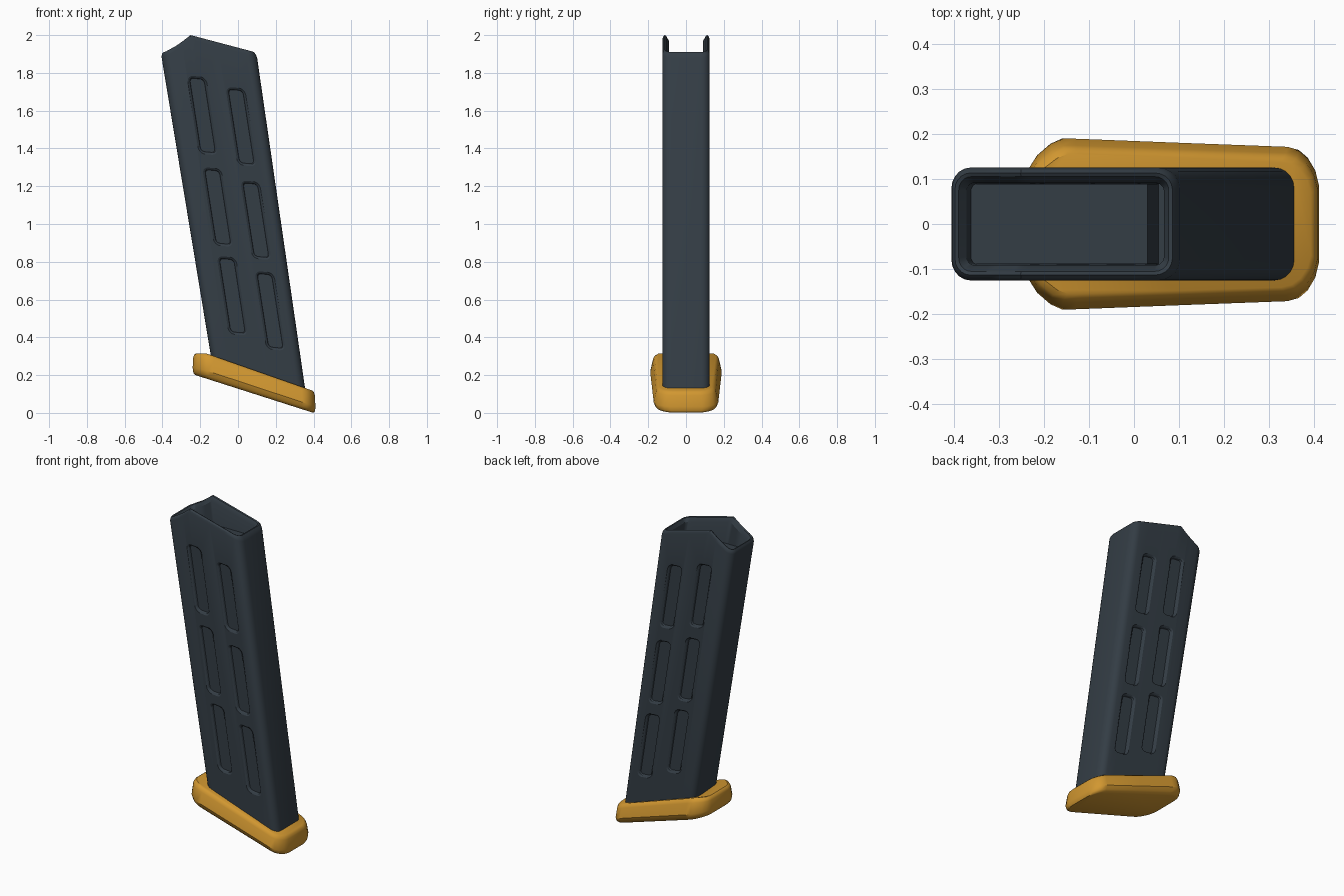
import bpy, bmesh, math

if "Cube" in bpy.data.objects:
    bpy.data.objects.remove(bpy.data.objects["Cube"])


def material(name, col):
    m = bpy.data.materials.new(name)
    m.diffuse_color = (*col, 1)
    m.use_nodes = True
    m.node_tree.nodes["Principled BSDF"].inputs["Base Color"].default_value = m.diffuse_color
    return m


SLATE = material("dark slate", (0.034, 0.047, 0.060))
AMBER = material("amber", (0.64, 0.31, 0.03))


def lerp_table(table, s):
    s = max(table[0][0], min(table[-1][0], s))
    for (a, p), (b, q) in zip(table, table[1:]):
        if s <= b:
            return p + (q - p) * (s - a) / (b - a)


def loft(name, rings, mat):
    """Skin a stack of equal-length rings and cap both ends."""
    bm = bmesh.new()
    vs = [[bm.verts.new(p) for p in r] for r in rings]
    n = len(vs[0])
    for a, b in zip(vs, vs[1:]):
        for i in range(n):
            j = (i + 1) % n
            bm.faces.new((a[i], a[j], b[j], b[i]))
    bm.faces.new(vs[0][::-1])
    bm.faces.new(vs[-1])
    bmesh.ops.recalc_face_normals(bm, faces=bm.faces)
    me = bpy.data.meshes.new(name)
    bm.to_mesh(me)
    bm.free()
    me.materials.append(mat)
    ob = bpy.data.objects.new(name, me)
    bpy.context.collection.objects.link(ob)
    return ob


def rounded_rect(hx, hy, r, seg=5, breaks=()):
    """Rounded rectangle, with extra points on the long sides at given x."""
    pts = []
    for k, (sx, sy) in enumerate(((1, 1), (-1, 1), (-1, -1), (1, -1))):
        for i in range(seg + 1):
            a = math.pi / 2 * (k + i / seg)
            pts.append((sx * (hx - r) + r * math.cos(a), sy * (hy - r) + r * math.sin(a)))
        if k == 0:
            pts += [(x, hy) for x in sorted(breaks, reverse=True)]
        if k == 2:
            pts += [(x, -hy) for x in sorted(breaks)]
    return pts


def smooth(ob, angle=30):
    bpy.ops.object.select_all(action='DESELECT')
    ob.select_set(True)
    bpy.context.view_layer.objects.active = ob
    bpy.ops.object.shade_smooth_by_angle(angle=math.radians(angle))


# Leaning hollow body with a peaked, rounded rim
HX, HY = 0.253, 0.125
TOP = [(0, 1.905), (0.05, 1.912), (0.17, 1.943), (0.24, 1.965),
       (0.34, 2.0), (0.97, 1.912), (1, 1.90)]
BREAKS = [-HX + 2 * HX * s for s in (0.17, 0.24, 0.31, 0.34, 0.38, 0.6, 0.8)]


def left_x(z):
    return -0.145 - 0.165 * (z - 0.31)


def right_x(z):
    return 0.355 - 0.145 * (z - 0.13)


def body_ring(inset, zfun, r):
    ring = []
    for x, y in rounded_rect(HX - inset, HY - inset, r, 5, BREAKS):
        s = (x + HX) / (2 * HX)
        z = zfun(s)
        ring.append((left_x(z) + s * (right_x(z) - left_x(z)), y, z))
    return ring


def rim(drop):
    return lambda s: lerp_table(TOP, s) - drop


body = loft("body", [
    body_ring(0, lambda s: 0.26 - 0.17 * s, 0.045),
    body_ring(0, rim(0.022), 0.045),
    body_ring(0.004, rim(0.008), 0.042),
    body_ring(0.012, rim(0), 0.036),
    body_ring(0.020, rim(0.004), 0.03),
    body_ring(0.034, rim(0.03), 0.018),
    body_ring(0.036, lambda s: 1.68, 0.016)], SLATE)

# Two columns of three slanted recesses, cut into both sides
SLOTS = [(-0.188, 1.575), (-0.107, 1.09), (-0.030, 0.62),
         (0.017, 1.515), (0.095, 1.02), (0.170, 0.54)]
for side in (-1, 1):
    for cx, cz in SLOTS:
        rings = []
        for y, grow in ((0.135, 0.008), (0.125, 0.0), (0.119, -0.009), (0.109, -0.013)):
            rings.append([(cx + u - 0.155 * v, side * y, cz + v - 0.1 * u)
                          for u, v in rounded_rect(0.051 + grow, 0.207 + grow, 0.034 + grow)])
        cutter = loft("slot_cutter", rings, SLATE)
        cutter.hide_render = True
        mod = body.modifiers.new("slot", 'BOOLEAN')
        mod.operation, mod.solver, mod.object = 'DIFFERENCE', 'EXACT', cutter
        bpy.context.view_layer.objects.active = body
        bpy.ops.object.modifier_apply(modifier=mod.name)
        bpy.data.objects.remove(cutter)
smooth(body)

# Inner platform just below the rim, leaving a gap at the right end
platform = loft("inner_platform", [
    [(x + 0.165 * (1.83 - z), y, z) for x, y in
     ((-0.39, -0.0885), (0.03, -0.0885), (0.03, 0.0885), (-0.39, 0.0885))]
    for z in (1.67, 1.83)], SLATE)

# Sloping base plate: plan outline swept through bulging levels
HALF = [(0.41, 0.085), (0.402, 0.118), (0.385, 0.147), (0.365, 0.164), (0.34, 0.171),
        (0.1, 0.180), (-0.13, 0.189), (-0.16, 0.189), (-0.185, 0.178),
        (-0.215, 0.152), (-0.232, 0.125), (-0.24, 0.09)]
OUTLINE = HALF + [(x, -y) for x, y in reversed(HALF)]
LEVELS = [(0, 0.955, 0.84), (0.04, 0.98, 0.89), (0.13, 0.995, 0.95), (0.32, 1, 1),
          (0.82, 0.99, 0.92), (0.94, 0.975, 0.88), (1, 0.945, 0.82)]


def base_z(x, t):
    low = 0.2 - 0.32 * (x + 0.225)
    high = min(0.315, 0.305 - 0.35 * (x + 0.14))
    return max(0, low + (high - low) * t)


rings = []
for t, sx, sy in LEVELS:
    ring = []
    for x, y in OUTLINE:
        px = 0.085 + (x - 0.085) * sx
        ring.append((px, y * sy, base_z(px, t)))
    rings.append(ring)
base = loft("base_plate", rings, AMBER)
smooth(base, 35)
